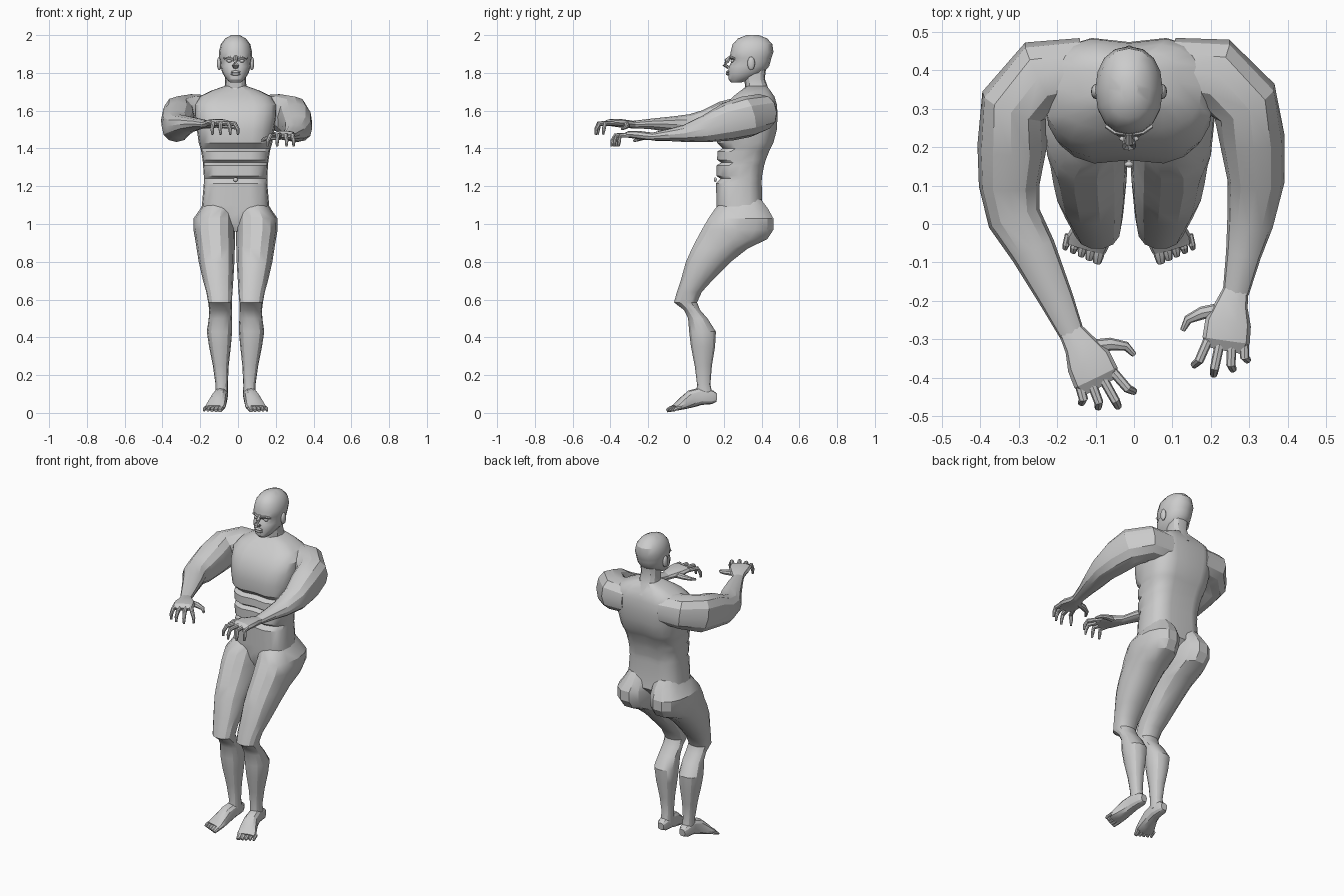
import bpy, bmesh, math
from mathutils import Vector, Matrix

CX = -0.013  # body centre line


def skin(name, rings, angle=28):
    """Bridge equal-sized rings of points into a capped solid."""
    bm = bmesh.new()
    vs = [[bm.verts.new(p) for p in r] for r in rings]
    n = len(vs[0])
    for a, b in zip(vs, vs[1:]):
        for i in range(n):
            j = (i + 1) % n
            bm.faces.new((a[i], a[j], b[j], b[i]))
    bm.faces.new(vs[0])
    bm.faces.new(vs[-1])
    bmesh.ops.recalc_face_normals(bm, faces=bm.faces)
    me = bpy.data.meshes.new(name)
    bm.to_mesh(me)
    bm.free()
    ob = bpy.data.objects.new(name, me)
    bpy.context.collection.objects.link(ob)
    bpy.ops.object.select_all(action='DESELECT')
    ob.select_set(True)
    bpy.context.view_layer.objects.active = ob
    bpy.ops.object.shade_smooth_by_angle(angle=math.radians(angle))
    return ob


def oval(n, e):
    """Unit superellipse."""
    out = []
    for i in range(n):
        c, s = math.cos(2 * math.pi * i / n), math.sin(2 * math.pi * i / n)
        out.append((math.copysign(abs(c) ** (2 / e), c), math.copysign(abs(s) ** (2 / e), s)))
    return out


def stack(name, rows, n=16, e=2.4, side=1, groove=(0, 0)):
    """Level rings: (z, x min, x max, y front, y back), x measured from the centre line."""
    rings = []
    for z, x0, x1, yf, yb in rows:
        ring = [Vector((CX + side * ((x0 + x1) / 2 + a * (x1 - x0) / 2),
                        (yf + yb) / 2 + b * (yb - yf) / 2, z)) for a, b in oval(n, e)]
        ring[3 * n // 4].y += groove[0]
        ring[n // 4].y -= groove[1]
        rings.append(ring)
    return skin(name, rings)


def sym(rows):
    return [(z, -w, w, f, b) for z, w, f, b in rows]


def tube(name, pts, n=10, e=2.2, mat=None):
    """Rings across a path: (x, y, z, side radius, up radius)."""
    c = [Vector(p[:3]) for p in pts]
    rings = []
    for i, p in enumerate(pts):
        t = (c[min(i + 1, len(c) - 1)] - c[max(i - 1, 0)]).normalized()
        s = t.cross(Vector((0, 0, 1))).normalized()
        u = s.cross(t)
        ring = [c[i] + s * a * p[3] + u * b * p[4] for a, b in oval(n, e)]
        rings.append([mat @ v for v in ring] if mat else ring)
    return skin(name, rings)


def blob(name, loc, size):
    bpy.ops.mesh.primitive_uv_sphere_add(segments=12, ring_count=8, location=loc)
    ob = bpy.context.object
    ob.name = name
    ob.scale = size
    bpy.ops.object.shade_smooth_by_angle(angle=math.radians(40))
    return ob


# Torso with chest ledge and stomach ridges
stack("torso", sym([
    (0.96, .03, .19, .34), (1.0, .10, .165, .37), (1.05, .18, .158, .415), (1.10, .178, .157, .408),
    (1.215, .168, .155, .405), (1.24, .168, .178, .405), (1.255, .168, .157, .407),
    (1.31, .172, .157, .418), (1.325, .173, .182, .422), (1.34, .175, .16, .427),
    (1.385, .182, .162, .445), (1.40, .186, .19, .452), (1.43, .195, .158, .468),
    (1.50, .205, .152, .487), (1.57, .218, .168, .49), (1.63, .22, .20, .487),
    (1.675, .19, .245, .472), (1.705, .13, .285, .45), (1.73, .06, .32, .43)]),
    n=20, e=2.9, groove=(.014, .016))
blob("navel", (CX, .155, 1.235), (.012, .008, .012))

# Neck and head
stack("neck", sym([(1.66, .085, .28, .465), (1.72, .058, .312, .435), (1.77, .055, .31, .417),
                   (1.83, .058, .30, .425)]), n=12)
stack("head", sym([
    (1.748, .026, .24, .29), (1.765, .048, .226, .34), (1.80, .070, .222, .41), (1.835, .080, .228, .44),
    (1.862, .083, .242, .448), (1.878, .086, .232, .452), (1.91, .088, .236, .463),
    (1.952, .078, .247, .457), (1.982, .055, .275, .43), (2.0, .022, .32, .385)]), n=16, e=2.2)
tube("nose", [(CX, .236, 1.888, .009, .006), (CX, .215, 1.862, .012, .014),
              (CX, .203, 1.842, .019, .012), (CX, .225, 1.828, .014, .008)], n=8)
for k, z in enumerate((1.793, 1.805)):
    blob("lip_%d" % k, (CX, .222, z), (.026, .01, .007))
for s in (-1, 1):
    blob("ear", (CX + s * .086, .345, 1.85), (.013, .02, .036))
    blob("eye", (CX + s * .034, .246, 1.863), (.014, .01, .008))
    tube("brow", [(CX + s * .012, .236, 1.878, .007, .007), (CX + s * .035, .24, 1.884, .008, .007),
                  (CX + s * .06, .256, 1.876, .006, .005)], n=6)

# Legs and feet
LEG = [
    (1.13, .03, .16, .20, .40), (1.08, .012, .187, .15, .438), (1.03, .003, .222, .115, .466),
    (.97, .002, .223, .08, .467), (.92, .003, .214, .053, .435), (.87, .004, .206, .028, .33),
    (.80, .006, .195, -.003, .24), (.70, .012, .172, -.03, .14), (.64, .016, .155, -.05, .085),
    (.585, .02, .145, -.065, .06), (.545, .02, .14, -.012, .075), (.50, .02, .142, .01, .115),
    (.43, .018, .152, .015, .16), (.35, .025, .14, .025, .155), (.25, .036, .12, .045, .138),
    (.15, .041, .106, .058, .13), (.085, .04, .108, .05, .145)]
FOOT = [(.074, .163, .08, .02, .022), (.075, .14, .082, .033, .036), (.077, .08, .088, .036, .046),
        (.085, .03, .075, .04, .047), (.097, -.015, .05, .05, .033), (.107, -.045, .033, .056, .021),
        (.112, -.062, .026, .053, .015)]
for s in (-1, 1):
    stack("leg", LEG, n=14, e=2.3, side=s)
    tube("foot", [(CX + s * x, y, z, a, b) for x, y, z, a, b in FOOT], n=12, e=2.5)
    for k in range(5):
        x, y, r = .074 + k * .021, -.055 + k * .007, .015 - k * .0015
        tube("toe", [(CX + s * x, y, .028, r, r), (CX + s * (x + .006), y - .027, .021, r, r),
                     (CX + s * (x + .009), y - .046 + k * .002, .012, r * .7, r * .65)], n=8)

# Arms reaching forward, each in its own pose
ARM_A = [(-.13, .40, 1.59, .085, .09), (-.24, .385, 1.59, .098, .098), (-.312, .31, 1.568, .09, .11),
         (-.318, .20, 1.548, .09, .102), (-.325, .10, 1.518, .079, .085), (-.312, .015, 1.518, .07, .063),
         (-.262, -.07, 1.527, .06, .043), (-.20, -.20, 1.53, .044, .026), (-.16, -.29, 1.525, .032, .02)]
ARM_B = [(.10, .40, 1.59, .085, .09), (.21, .39, 1.59, .098, .098), (.288, .32, 1.568, .09, .11),
         (.308, .22, 1.54, .085, .102), (.318, .11, 1.505, .074, .073), (.302, .0, 1.48, .06, .047),
         (.285, -.08, 1.472, .046, .034), (.265, -.18, 1.462, .034, .021)]
tube("left_arm", ARM_A, n=12)
tube("right_arm", ARM_B, n=12)

# Hands: local x towards the thumb, local y forward
FINGERS = [(.046, .142, .068, .212), (.016, .150, .014, .226), (-.016, .145, -.032, .203),
           (-.046, .130, -.064, .172)]


def hand(name, wrist, f, s):
    f, s = Vector(f).normalized(), Vector(s).normalized()
    m = Matrix((s, f, (0, 0, 1))).transposed().to_4x4()
    m.translation = wrist
    tube(name + "_palm", [(0, -.02, 0, .03, .019), (.004, .03, .004, .042, .022),
                          (.004, .08, .01, .06, .022), (0, .125, .012, .062, .018),
                          (0, .15, .004, .052, .01)], mat=m, e=2.6)
    for x0, y0, x1, y1 in FINGERS:
        xm, ym = x0 * .45 + x1 * .55, y0 * .3 + y1 * .7
        tube(name + "_finger", [(x0 * .9, y0 - .03, .01, .013, .013), (xm, ym, .006, .012, .012),
                                (x1, y1 - .008, -.022, .010, .010),
                                (x1, y1 - .004, -.052, .006, .006)], n=8, mat=m)
    tube(name + "_thumb", [(.03, .05, .002, .018, .018), (.075, .068, -.004, .017, .015),
                           (.108, .092, -.012, .012, .011), (.116, .122, -.022, .007, .007)], n=8, mat=m)


hand("left_hand", (-.16, -.29, 1.525), (.485, -.875, 0), (.875, .485, 0))
hand("right_hand", (.265, -.18, 1.462), (-.2, -.98, 0), (-.98, .2, 0))
